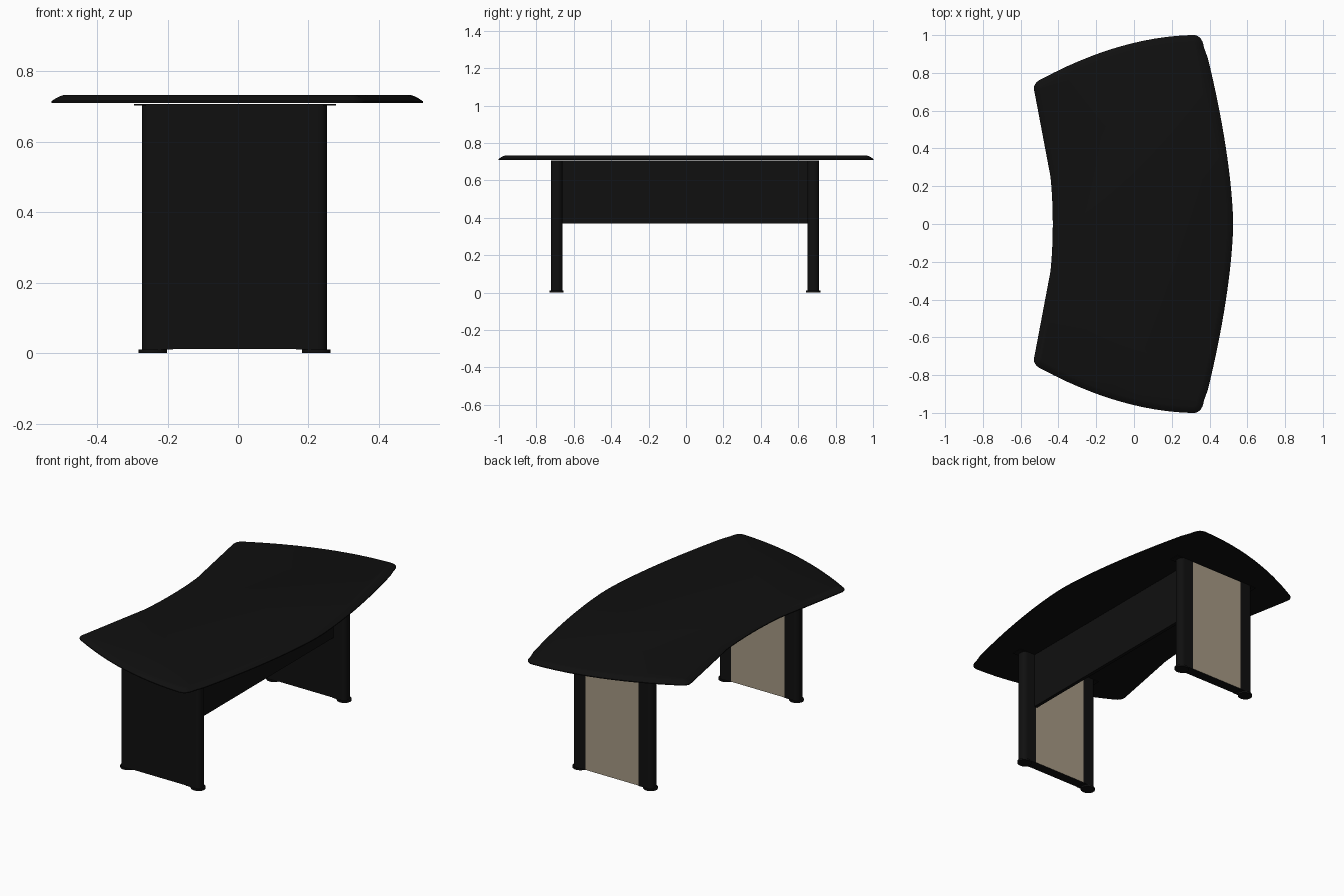
import bpy, bmesh, math
from mathutils import Vector

if "Cube" in bpy.data.objects:
    bpy.data.objects.remove(bpy.data.objects["Cube"])


def material(name, rgb):
    m = bpy.data.materials.new(name)
    m.diffuse_color = (*rgb, 1)
    m.use_nodes = True
    m.node_tree.nodes["Principled BSDF"].inputs["Base Color"].default_value = m.diffuse_color
    return m


BLACK = material("black laminate", (0.005, 0.005, 0.005))
TAN = material("tan panel", (0.38, 0.32, 0.23))


def loft(name, rings, mats=(BLACK,), angle=30):
    """Skin a stack of equal-length counterclockwise rings and cap both ends."""
    bm = bmesh.new()
    vs = [[bm.verts.new(p) for p in r] for r in rings]
    n = len(vs[0])
    for a, b in zip(vs, vs[1:]):
        for i in range(n):
            j = (i + 1) % n
            bm.faces.new((a[i], a[j], b[j], b[i]))
    bm.faces.new(vs[0][::-1])
    bm.faces.new(vs[-1])
    bm.normal_update()
    me = bpy.data.meshes.new(name)
    bm.to_mesh(me)
    bm.free()
    ob = bpy.data.objects.new(name, me)
    bpy.context.collection.objects.link(ob)
    for m in mats:
        me.materials.append(m)
    bpy.ops.object.select_all(action='DESELECT')
    ob.select_set(True)
    bpy.context.view_layer.objects.active = ob
    bpy.ops.object.shade_smooth_by_angle(angle=math.radians(angle))
    return ob


def prism(name, outline, z0, z1, mats=(BLACK,)):
    return loft(name, [[(x, y, z) for x, y in outline] for z in (z0, z1)], mats)


def rect(x0, x1, y0, y1):
    return [(x0, y0), (x1, y0), (x1, y1), (x0, y1)]


def bezier(a, c, b, n):
    a, c, b = Vector(a), Vector(c), Vector(b)
    return [a * (1 - t) ** 2 + c * 2 * t * (1 - t) + b * t * t
            for t in (i / n for i in range(n))]


# --- curved desk top: half outline from the bowed edge round to the hollow edge
half = [Vector((0.525 - 0.165 * y ** 1.6, y)) for y in (0.935 * i / 16 for i in range(16))]
half += bezier((0.37, 0.935), (0.36, 1.01), (0.295, 1.0), 8)
half += bezier((0.295, 1.0), (-0.0825, 0.9865), (-0.49, 0.767), 12)
half += bezier((-0.49, 0.767), (-0.54, 0.745), (-0.527, 0.70), 8)
half += [Vector((-0.527, 0.70))]
half += bezier((-0.442, 0.25), (-0.43, 0.13), (-0.43, 0.0), 6)
half += [Vector((-0.43, 0.0))]
outline = half + [Vector((p.x, -p.y)) for p in half[-2:0:-1]]


def inset(pts, d):
    out = []
    for i, p in enumerate(pts):
        t = (pts[(i + 1) % len(pts)] - pts[i - 1]).normalized()
        out.append(p + Vector((-t.y, t.x)) * d)
    return out


# thin edge with a softly sloped upper rim
rim = [(0, 0.710), (0, 0.715), (0.012, 0.723), (0.024, 0.729), (0.036, 0.733)]
loft("desk_top", [[(p.x, p.y, z) for p in inset(outline, d)] for d, z in rim])

# --- legs: two rounded posts with a panel between, on disc feet
CX, HALF, T = -0.01, 0.262, 0.031
POST, R = 0.087, 0.025
for side, cy in (("front", -0.692), ("back", 0.680)):
    for word, s in (("left", -1), ("right", 1)):
        pts = [(HALF - POST, -T)]
        for sy in (-1, 1):
            for i in range(7):
                a = math.radians(-90 + 15 * i if sy < 0 else 15 * i)
                pts.append((HALF - R + R * math.cos(a), sy * (T - R) + R * math.sin(a)))
        pts.append((HALF - POST, T))
        pts = [(CX + s * x, cy + y) for x, y in pts]
        prism(f"{side}_{word}_post", pts if s > 0 else pts[::-1], 0.010, 0.704)
        # foot disc
        fx = CX + s * 0.232
        disc = [(fx + 0.041 * math.cos(k * math.tau / 24), cy + 0.038 * math.sin(k * math.tau / 24))
                for k in range(24)]
        prism(f"{side}_{word}_foot", disc, 0.0, 0.0105)

    # panel, tan on its rear face only
    w = HALF - POST
    panel = prism(f"{side}_leg_panel", rect(CX - w, CX + w, cy - T, cy + T), 0.012, 0.704, (BLACK, TAN))
    for f in panel.data.polygons:
        f.material_index = 1 if f.normal.y > 0.9 else 0

    # thin mounting plate on top of the leg
    prism(f"{side}_mounting_plate", rect(-0.295, 0.278, cy - T, cy + T), 0.7035, 0.7065)

# --- modesty panel joining the legs
prism("modesty_panel", rect(0.155, 0.175, -0.662, 0.650), 0.37, 0.705)
